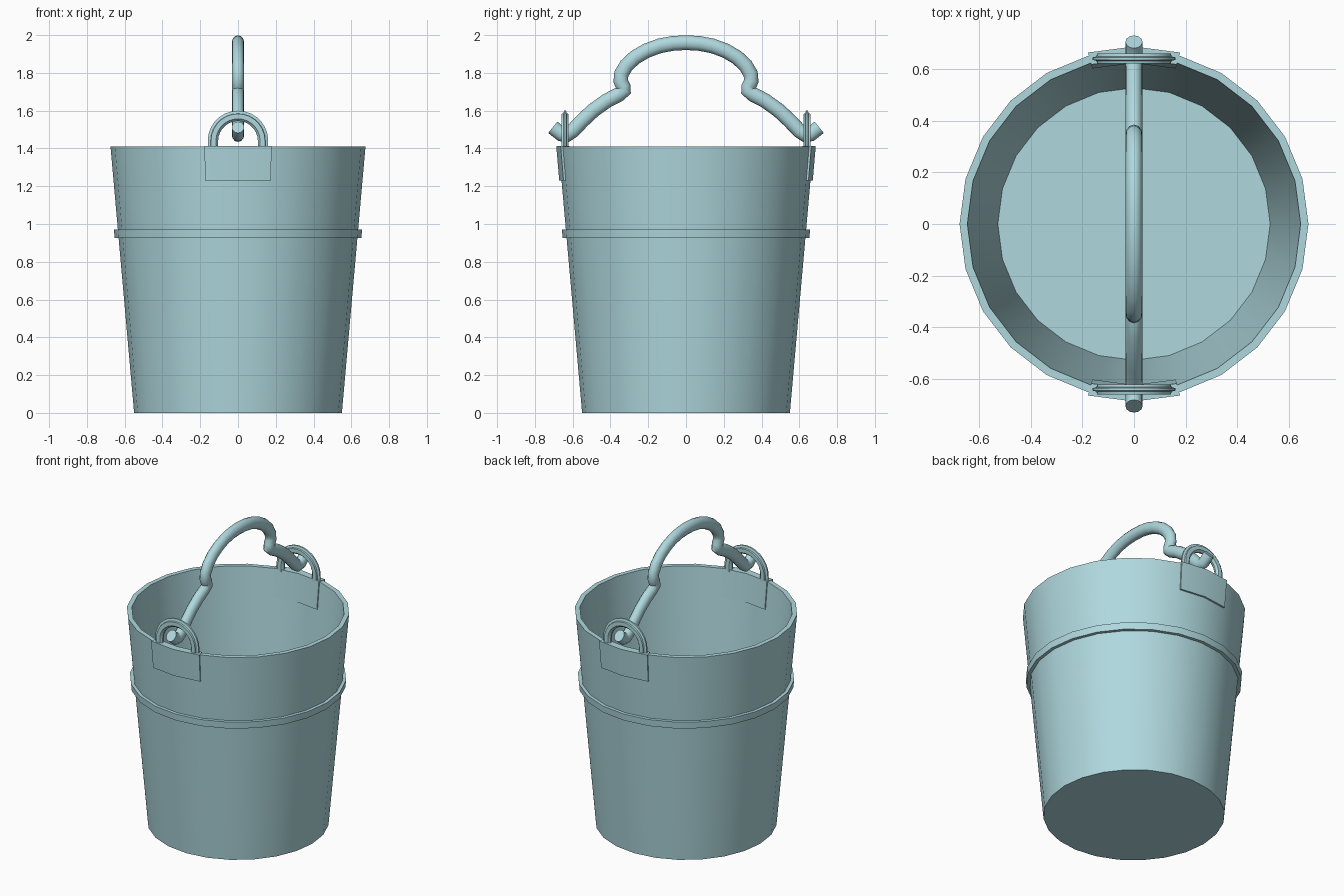
import bpy, bmesh, math
from mathutils import Vector

if "Cube" in bpy.data.objects:
    bpy.data.objects.remove(bpy.data.objects["Cube"])

paint = bpy.data.materials.new("pale_teal")
paint.diffuse_color = (0.43, 0.69, 0.73, 1)
paint.use_nodes = True
paint.node_tree.nodes["Principled BSDF"].inputs["Base Color"].default_value = paint.diffuse_color
SIDES = 24


def loft(name, rings, loop=False, angle=35):
    """Skin a list of closed rings; cap the ends unless they form a loop."""
    bm = bmesh.new()
    vs = [[bm.verts.new(p) for p in ring] for ring in rings]
    n = len(vs[0])
    for i in range(len(vs) if loop else len(vs) - 1):
        a, b = vs[i], vs[(i + 1) % len(vs)]
        for j in range(n):
            k = (j + 1) % n
            bm.faces.new((a[j], a[k], b[k], b[j]))
    if not loop:
        bm.faces.new(vs[0])
        bm.faces.new(vs[-1])
    bmesh.ops.recalc_face_normals(bm, faces=bm.faces)
    me = bpy.data.meshes.new(name)
    bm.to_mesh(me)
    bm.free()
    me.shade_smooth()
    me.set_sharp_from_angle(angle=math.radians(angle))
    me.materials.append(paint)
    ob = bpy.data.objects.new(name, me)
    bpy.context.collection.objects.link(ob)
    return ob


def circle(r, z):
    return [(r * math.cos(math.tau * i / SIDES), r * math.sin(math.tau * i / SIDES), z)
            for i in range(SIDES)]


def wall(z):
    return 0.55 + 0.125 * z / 1.41


# Tapered bucket with open inside and floor
loft("bucket", [circle(r, z) for r, z in
                [(0.55, 0), (0.675, 1.41), (0.645, 1.41), (0.527, 0.03)]])

# Raised hoop around the wall
loft("hoop", [circle(r, z) for r, z in
              [(0.62, 0.925), (0.653, 0.925), (0.657, 0.97), (0.62, 0.97)]], loop=True)

# Handle lugs: a plate wrapping the wall and an arched eye above it
for side, label in ((-1, "front"), (1, "back")):
    rings = []
    for deg in (-15, 0, 15):
        a = math.radians(deg)
        rings.append([(r * math.sin(a), side * r * math.cos(a), z) for r, z in
                      [(wall(1.23) + 0.012, 1.23), (wall(1.41) + 0.012, 1.414),
                       (wall(1.41) - 0.036, 1.414), (wall(1.23) - 0.036, 1.23)]])
    loft(label + "_lug_plate", rings, angle=20)

    section = [(0.16, -0.005), (0.16, 0.005), (0.145, 0.009), (0.143, 0.019),
               (0.117, 0.019), (0.105, 0.006), (0.105, -0.006),
               (0.117, -0.019), (0.143, -0.019), (0.145, -0.009)]
    stations = [(0, 1.40)] + [(math.pi * i / 14, 1.44) for i in range(15)] + [(math.pi, 1.40)]
    loft(label + "_lug_eye",
         [[(r * math.cos(t), side * 0.64 + y, z + r * math.sin(t)) for r, y in section]
          for t, z in stations])

# Bail handle: one half of the path, mirrored, swept with a round section
half = [(0, 1.96), (0.07, 1.956), (0.14, 1.943), (0.21, 1.917), (0.27, 1.882),
        (0.315, 1.84), (0.342, 1.795), (0.346, 1.757), (0.332, 1.727),
        (0.328, 1.705), (0.355, 1.686), (0.42, 1.652), (0.49, 1.602),
        (0.55, 1.546), (0.60, 1.493), (0.63, 1.472), (0.66, 1.475), (0.705, 1.512)]
path = [Vector((0, -y, z)) for y, z in reversed(half[1:])] + [Vector((0, y, z)) for y, z in half]
tube = []
for i, p in enumerate(path):
    before = (p - path[max(i - 1, 0)]).normalized()
    after = (path[min(i + 1, len(path) - 1)] - p).normalized()
    d = (before + after).normalized()
    n = Vector((0, -d.z, d.y))
    tube.append([p + Vector((0.033 * math.cos(math.tau * k / 12), 0, 0))
                 + n * 0.039 * math.sin(math.tau * k / 12) for k in range(12)])
loft("handle", tube, angle=50)
